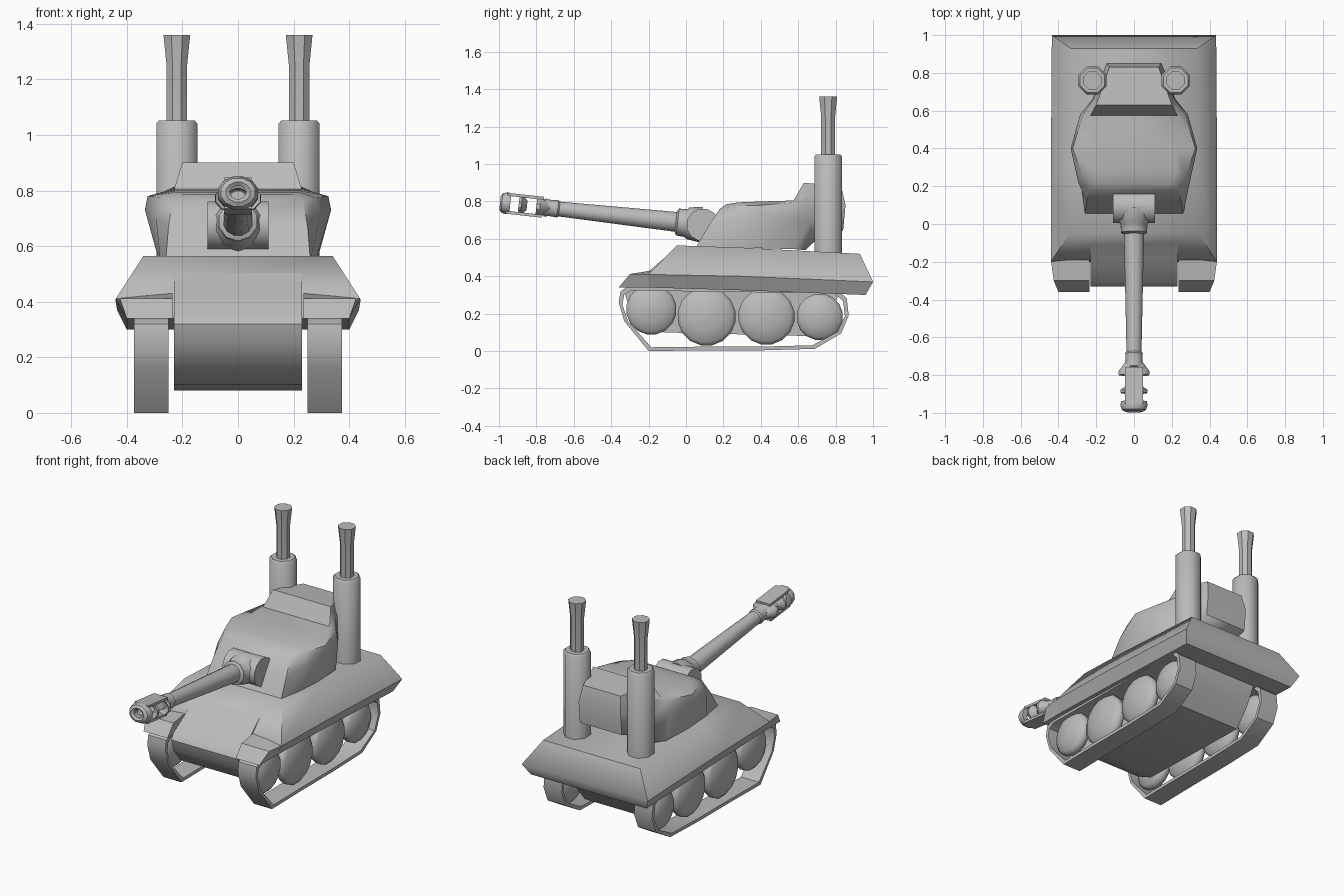
import bpy, bmesh, math
from mathutils import Vector, Matrix

if "Cube" in bpy.data.objects:
    bpy.data.objects.remove(bpy.data.objects["Cube"])

grey = bpy.data.materials.new("plain grey")
grey.diffuse_color = (0.5, 0.5, 0.5, 1)
grey.use_nodes = True
grey.node_tree.nodes["Principled BSDF"].inputs["Base Color"].default_value = grey.diffuse_color


def finish(name, bm, angle=35):
    bmesh.ops.recalc_face_normals(bm, faces=bm.faces)
    me = bpy.data.meshes.new(name)
    bm.to_mesh(me)
    bm.free()
    ob = bpy.data.objects.new(name, me)
    bpy.context.collection.objects.link(ob)
    me.materials.append(grey)
    bpy.ops.object.select_all(action='DESELECT')
    ob.select_set(True)
    bpy.context.view_layer.objects.active = ob
    bpy.ops.object.shade_smooth_by_angle(angle=math.radians(angle))
    return ob


def loft(name, rings, caps=True, closed=False, angle=35):
    """Bridge equal-length closed rings of 3D points."""
    bm = bmesh.new()
    rows = [[bm.verts.new(p) for p in r] for r in rings]
    n = len(rows[0])
    pairs = list(zip(rows, rows[1:])) + ([(rows[-1], rows[0])] if closed else [])
    for a, b in pairs:
        for i in range(n):
            j = (i + 1) % n
            bm.faces.new((a[i], a[j], b[j], b[i]))
    if caps:
        for r in (rows[0], rows[-1]):
            for i in range(n // 2 - 1):        # strip cap joins both halves
                bm.faces.new((r[i], r[i + 1], r[n - 2 - i], r[n - 1 - i]))
    return finish(name, bm, angle)


def sym(half):
    """Half outline on +x, completed by its mirror image."""
    return half + [(-x, y, z) for x, y, z in reversed(half)]


def lathe(name, profile, n, mat, closed=False, sz=1, angle=35):
    """Revolve (distance, radius) points about local z."""
    rings = []
    for d, r in profile:
        ring = []
        for i in range(n):
            a = 2 * math.pi * (i + 0.5) / n
            ring.append(mat @ Vector((r * math.cos(a), sz * r * math.sin(a), d)))
        rings.append(ring)
    return loft(name, rings, not closed, closed, angle)


def box(name, lo, hi, mat=Matrix()):
    bm = bmesh.new()
    bmesh.ops.create_cube(bm, size=1)
    for v in bm.verts:
        v.co = mat @ Vector([lo[k] + (v.co[k] + .5) * (hi[k] - lo[k]) for k in range(3)])
    return finish(name, bm)


# Upper hull
loft("upper_hull", [
    sym([(.40, -.20, .34), (.40, .3, .325), (.40, .96, .30)]),
    sym([(.44, -.20, .41), (.44, .3, .40), (.435, 1.0, .37)]),
    sym([(.34, -.05, .565), (.34, .3, .553), (.335, .93, .52)])], angle=60)

# Lower hull with rounded nose
nose = [(-.05, .555), (-.2, .425), (-.31, .355), (-.33, .32), (-.31, .25), (-.24, .16),
        (-.12, .10), (.67, .08), (.76, .19), (.83, .32), (.83, .40)]
bm = bmesh.new()
face = bm.faces.new([bm.verts.new((-.23, y, z)) for y, z in nose])
new = bmesh.ops.extrude_face_region(bm, geom=[face])["geom"]
bmesh.ops.translate(bm, vec=(.46, 0, 0), verts=[g for g in new if isinstance(g, bmesh.types.BMVert)])
finish("lower_hull", bm, 45)

# Running gear and exhausts, one set per side
belt = [(-.2, 0), (.1, .004), (.4, .004), (.69, .012), (.83, .095), (.87, .19), (.86, .28), (.81, .33),
        (.3, .335), (-.31, .345), (-.35, .32), (-.36, .26), (-.33, .16)]
inner = [(.25 + (y - .25) * .967, .17 + (z - .17) * .88) for y, z in belt]
wheels = [(-.185, .222, .135), (.11, .185, .157), (.43, .185, .152), (.715, .183, .125)]
for s, side in ((1, "right"), (-1, "left")):
    loft("track_" + side, [[(s * x, y, z) for y, z in pts] for x, pts in
                           ((.25, belt), (.375, belt), (.375, inner), (.25, inner))], False, True)
    for k, (y, z, r) in enumerate(wheels):
        m = Matrix.Translation((s * .312, y, z)) @ Matrix.Rotation(math.pi / 2, 4, 'Y')
        lathe(f"wheel_{side}_{k}", [(-.055, r * .02), (-.05, r * .5), (-.03, r * .88), (-.015, r),
                                    (.015, r), (.03, r * .88), (.05, r * .5), (.055, r * .02)],
              16, m, angle=60)
    # Front fender
    loft("fender_" + side, [
        [(s * .235, -.36, .34), (s * .40, -.36, .34), (s * .40, -.19, .34), (s * .235, -.19, .34)],
        [(s * .235, -.30, .412), (s * .425, -.30, .412), (s * .44, -.19, .412), (s * .235, -.19, .43)]])
    # Exhaust stack with flared tip
    m = Matrix.Translation((s * .22, .76, 0))
    lathe("exhaust_base_" + side, [(.45, .08), (1.04, .08), (1.052, .07)], 8, m, angle=50)
    lathe("exhaust_pipe_" + side, [(1.04, .04), (1.25, .04), (1.36, .052)], 8, m, angle=30)

# Turret with raised rear bustle
loft("turret", [
    sym([(.26, .05, .55), (.28, .2, .55), (.285, .4, .55), (.27, .58, .545), (.22, .64, .54), (.13, .68, .58)]),
    sym([(.25, .12, .67), (.295, .22, .70), (.335, .4, .73), (.285, .58, .71), (.22, .66, .68), (.145, .84, .645)]),
    sym([(.235, .18, .76), (.275, .26, .775), (.325, .4, .78), (.27, .58, .795), (.215, .66, .82), (.145, .853, .78)]),
    sym([(.20, .215, .785), (.22, .28, .795), (.22, .4, .80), (.23, .575, .805), (.20, .63, .90), (.13, .83, .88)])],
    angle=50)

# Mantlet block and collar
m = Matrix.Translation((0, .09, .675)) @ Matrix.Rotation(math.pi / 2, 4, 'Y')
lathe("mantlet", [(-.11, .088), (.11, .088)], 12, m)
aim = Vector((0, -1, .11)).to_track_quat('Z', 'Y').to_matrix().to_4x4()
g = Matrix.Translation((0, 0, .685)) @ aim
lathe("gun_collar", [(-.08, .095), (-.01, .085), (.0, .075), (.045, .072), (.055, .055)], 10, g, angle=45)

# Barrel
lathe("barrel", [(0, .055), (.05, .055), (.68, .041), (.70, .041)], 12, g)

# Muzzle brake: socket, side baffles, front ring, top and bottom bridges
lathe("muzzle_socket", [(.68, .04), (.69, .048), (.73, .045), (.76, .05), (.775, .03)], 12, g)
for name, pts, sz in (("rear_baffle", [(.72, .035), (.785, .085), (.805, .083), (.765, .035)], .64),
                      ("middle_baffle", [(.855, .035), (.885, .074), (.90, .072), (.885, .035)], .75),
                      ("front_ring", [(.945, .035), (.945, .07), (.965, .075), (.99, .064), (1.0, .045), (.99, .03)], .82)):
    lathe(name, pts, 12, g, True, sz)
for s, name in ((1, "upper"), (-1, "lower")):
    lo, hi = sorted((s * .04, s * .056))
    box(name + "_muzzle_bridge", (-.048, lo, .77), (.048, hi, .965), g)
